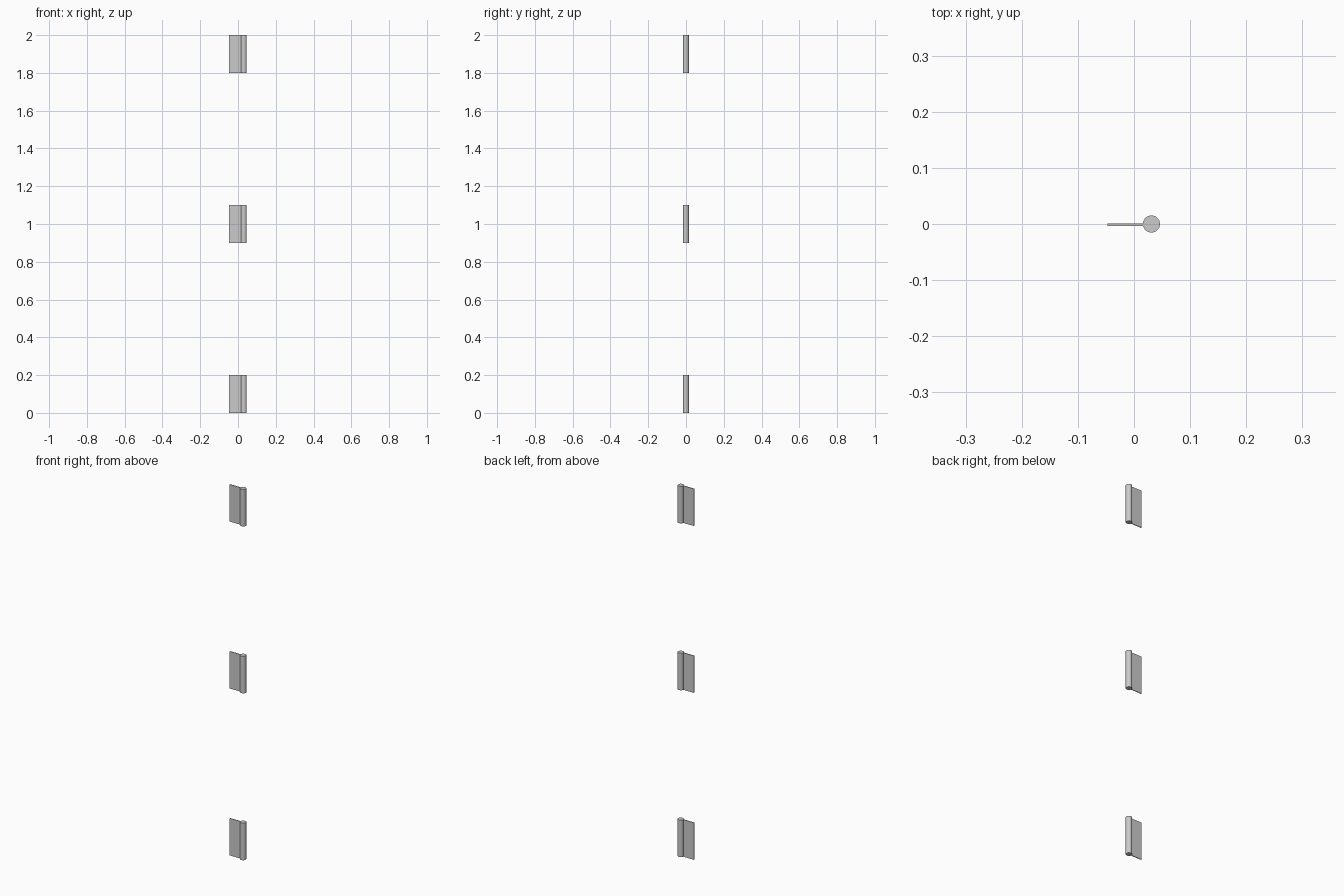
import bpy

if "Cube" in bpy.data.objects:
    bpy.data.objects.remove(bpy.data.objects["Cube"])

HEIGHT = 0.2
PIN_X, PIN_R = 0.031, 0.0152
LEAF_LEFT, LEAF_RIGHT = -0.047, 0.018
LEAF_Y, LEAF_T = -0.0015, 0.004


def leaf(name, z):
    # flat plate running into the barrel
    bpy.ops.mesh.primitive_cube_add(size=1, location=((LEAF_LEFT + LEAF_RIGHT) / 2, LEAF_Y, z))
    ob = bpy.context.object
    ob.name = name
    ob.scale = (LEAF_RIGHT - LEAF_LEFT, LEAF_T, HEIGHT)
    bpy.ops.object.transform_apply(location=False, rotation=False, scale=True)


def barrel(name, z):
    # round knuckle along the hinge axis
    bpy.ops.mesh.primitive_cylinder_add(vertices=32, radius=PIN_R, depth=HEIGHT,
                                        location=(PIN_X, 0, z))
    bpy.context.object.name = name
    bpy.ops.object.shade_smooth_by_angle()


# three hinges stacked along the door edge
for label, z in (("bottom", 0.1), ("middle", 1.0), ("top", 1.9)):
    leaf(label + "_hinge_leaf", z)
    barrel(label + "_hinge_barrel", z)
